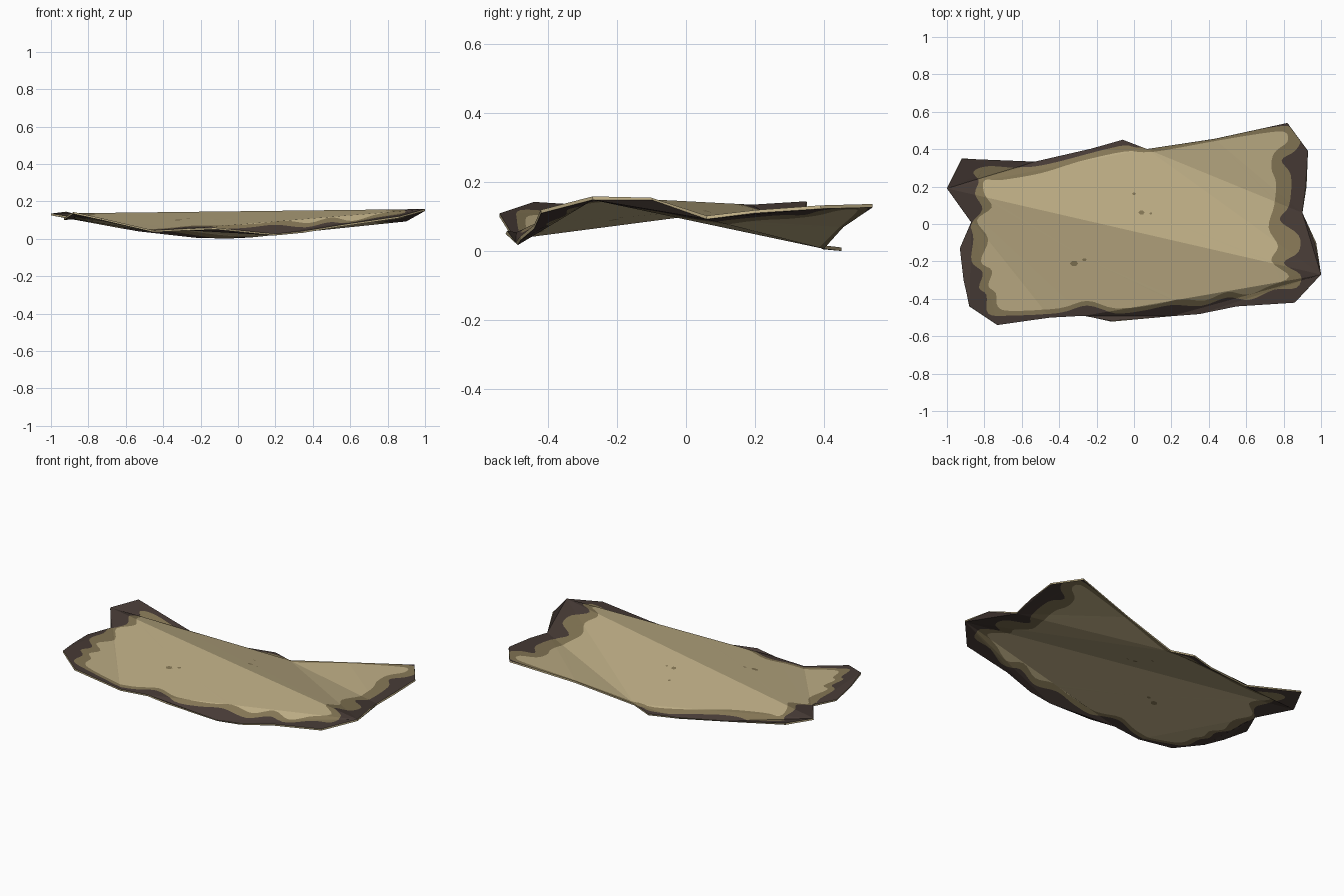
import bpy, math
from mathutils import Vector
from mathutils.geometry import delaunay_2d_cdt

if "Cube" in bpy.data.objects:
    bpy.data.objects.remove(bpy.data.objects["Cube"])

# Ragged outline of the sheet, clockwise from the left tip (x, y, z)
OUTLINE = [
    (-1, .19, .13), (-.92, .35, .14), (-.53, .33, .043), (-.23, .40, .01), (-.06, .45, .006),
    (.07, .40, .012), (.43, .455, .075), (.82, .54, .132), (.93, .39, .128), (.92, .2, .115),
    (.90, .06, .098), (.97, -.10, .152), (1, -.27, .154), (.86, -.42, .115), (.55, -.44, .07),
    (.35, -.48, .037), (.2, -.49, .022), (-.12, -.52, .055), (-.27, -.49, .05), (-.45, -.50, .04),
    (-.73, -.54, .105), (-.88, -.44, .138), (-.91, -.3, .12), (-.93, -.13, .105), (-.87, .01, .11)]

# Large creased facets between outline points
FACETS = [
    (0, 1, 2), (0, 2, 3), (0, 3, 5), (3, 4, 5),
    (0, 5, 12), (5, 10, 12), (5, 6, 10), (6, 7, 10), (7, 8, 10), (8, 9, 10), (10, 11, 12),
    (0, 12, 18), (0, 18, 19), (0, 19, 24), (24, 19, 20), (24, 20, 21), (24, 21, 22), (24, 22, 23),
    (18, 17, 16), (18, 16, 12), (12, 16, 15), (12, 15, 14), (12, 14, 13)]

# Edge of the clean parchment and edge of the scorched band
CLEAN = [
    (-.80, .23), (-.70, .235), (-.5, .27), (-.3, .33), (-.05, .385), (.1, .385), (.45, .447), (.72, .49),
    (.81, .49), (.82, .44), (.75, .38), (.735, .30), (.76, .22), (.75, .1), (.72, -.02), (.77, -.12),
    (.735, -.2), (.83, -.28), (.72, -.33), (.61, -.375), (.5, -.36), (.38, -.405), (.25, -.40),
    (.1, -.43), (-.1, -.45), (-.25, -.41), (-.4, -.45), (-.66, -.465), (-.73, -.44), (-.74, -.37),
    (-.78, -.33), (-.76, -.25), (-.82, -.2), (-.78, -.08), (-.84, .02), (-.76, .09), (-.80, .16)]
SCORCH = [
    (-.83, .23), (-.86, .28), (-.78, .31), (-.6, .30), (-.45, .32), (-.2, .385), (-.05, .42), (.06, .41),
    (.45, .47), (.72, .515), (.84, .52), (.89, .45), (.86, .39), (.79, .34), (.84, .26), (.83, .1),
    (.78, .02), (.88, -.06), (.88, -.15), (.80, -.21), (.89, -.27), (.87, -.34), (.75, -.35),
    (.62, -.405), (.5, -.39), (.36, -.435), (.2, -.43), (.05, -.46), (-.1, -.475), (-.25, -.435),
    (-.4, -.475), (-.66, -.49), (-.78, -.48), (-.79, -.38), (-.83, -.34), (-.81, -.26), (-.87, -.2),
    (-.86, -.08), (-.87, 0), (-.81, .08), (-.85, .16)]
SPOTS = [(0, .16, .01), (.04, .06, .017), (.09, .055, .008), (-.32, -.21, .022), (-.265, -.19, .012)]


def smooth_loop(pts, n=4):
    """Closed Catmull-Rom curve through the points."""
    p = [Vector(q) for q in pts]
    out = []
    for i in range(len(p)):
        a, b, c, d = (p[(i + k) % len(p)] for k in (-1, 0, 1, 2))
        for s in range(n):
            t = s / n
            out.append(.5 * (2 * b + (c - a) * t + (2 * a - 5 * b + 4 * c - d) * t * t
                             + (3 * b - a - 3 * c + d) * t ** 3))
    return out


def inside(p, poly):
    hit = False
    for a, b in zip(poly, poly[1:] + poly[:1]):
        if (a[1] > p[1]) != (b[1] > p[1]):
            if p[0] < (b[0] - a[0]) * (p[1] - a[1]) / (b[1] - a[1]) + a[0]:
                hit = not hit
    return hit


def height(p):
    """Height on the best fitting facet, and how far inside it the point is."""
    best, z = -1e9, 0
    for f in FACETS:
        (ax, ay, az), (bx, by, bz), (cx, cy, cz) = (OUTLINE[i] for i in f)
        det = (by - cy) * (ax - cx) + (cx - bx) * (ay - cy)
        u = ((by - cy) * (p[0] - cx) + (cx - bx) * (p[1] - cy)) / det
        v = ((cy - ay) * (p[0] - cx) + (ax - cx) * (p[1] - cy)) / det
        w = 1 - u - v
        if min(u, v, w) > best:
            best, z = min(u, v, w), u * az + v * bz + w * cz
    return z, best


def material(name, rgb):
    m = bpy.data.materials.new(name)
    m.diffuse_color = (*rgb, 1)
    m.use_nodes = True
    m.node_tree.nodes["Principled BSDF"].inputs["Base Color"].default_value = m.diffuse_color
    return m


# Plan layout: creases plus colour borders, triangulated together
clean, scorch = smooth_loop(CLEAN), smooth_loop(SCORCH)
spots = [[Vector((x + r * math.cos(k * math.pi / 3), y + .7 * r * math.sin(k * math.pi / 3)))
          for k in range(6)] for x, y, r in SPOTS]
points = [Vector(p[:2]) for p in OUTLINE]
edges = {tuple(sorted((f[k], f[k - 1]))) for f in FACETS for k in range(3)}
for loop in [clean, scorch] + spots:
    s, n = len(points), len(loop)
    points += loop
    edges |= {(s + k, s + (k + 1) % n) for k in range(n)}
flat, _, tris, *_ = delaunay_2d_cdt(points, list(edges), [], 0, 1e-5)

# Keep faces inside the outline and choose their colour by burn zone
rim = [p[:2] for p in OUTLINE]
faces, zones = [], []
for t in tris:
    c = sum((flat[i] for i in t), Vector((0, 0))) / len(t)
    if not inside(c, rim):
        continue
    faces.append(list(t))
    if any(inside(c, s) for s in spots):
        zones.append(1)
    else:
        zones.append(0 if inside(c, clean) else 1 if inside(c, scorch) else 2)
used = sorted({i for f in faces for i in f})
remap = {i: k for k, i in enumerate(used)}

# Parchment sheet
mesh = bpy.data.meshes.new("parchment_sheet")
mesh.from_pydata([(flat[i].x, flat[i].y, height(flat[i])[0]) for i in used], [],
                 [[remap[i] for i in f] for f in faces])
for m in (material("parchment tan", (.50, .41, .23)),
          material("scorched brown", (.23, .18, .09)),
          material("charred dark brown", (.062, .043, .036))):
    mesh.materials.append(m)
for poly, z in zip(mesh.polygons, zones):
    poly.material_index = z
sheet = bpy.data.objects.new("parchment_sheet", mesh)
bpy.context.collection.objects.link(sheet)

# Paper thickness with a clean tan cut edge
solid = sheet.modifiers.new("thickness", 'SOLIDIFY')
solid.thickness = .01
solid.offset = 0
solid.material_offset_rim = -2
